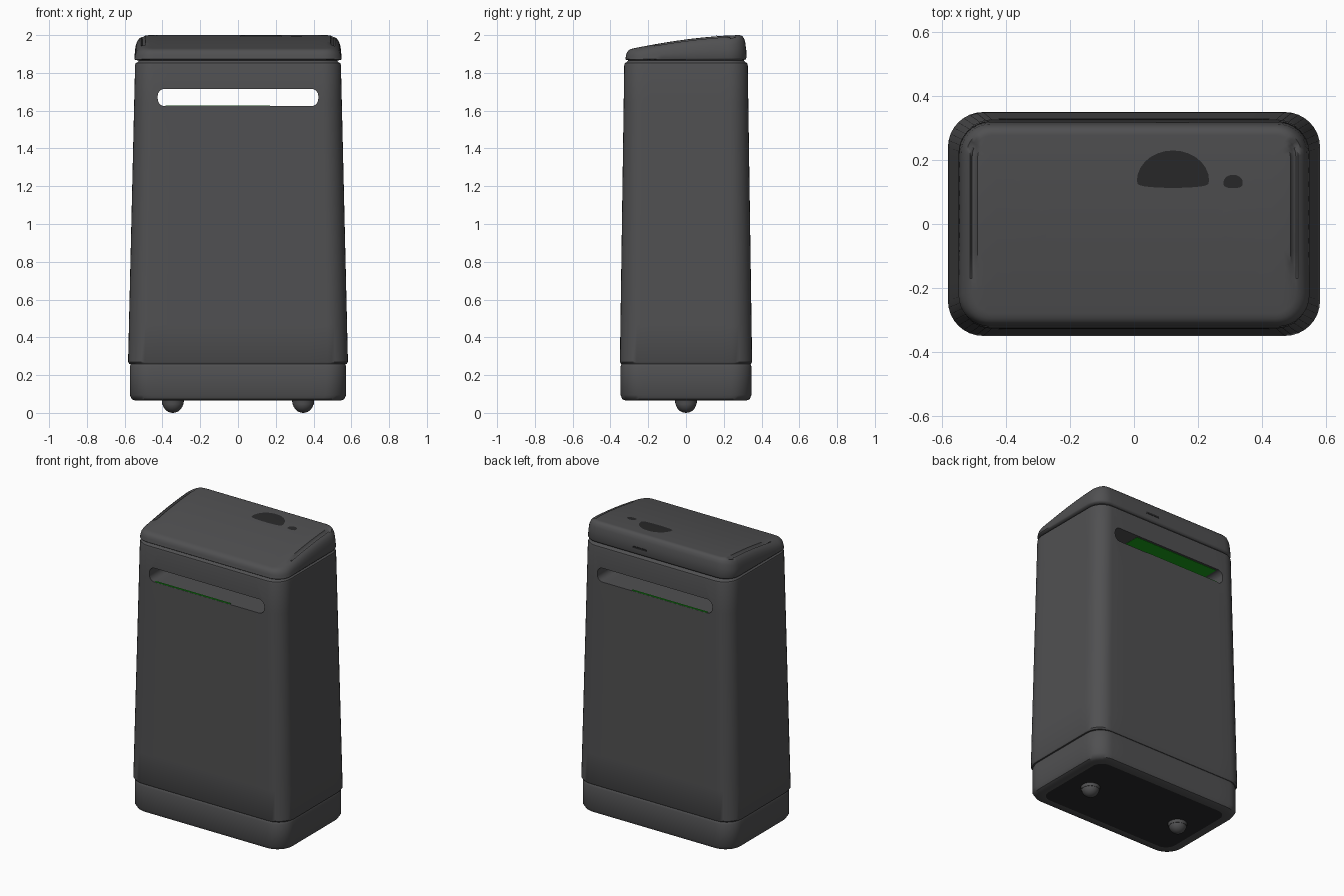
import bpy, bmesh, math
from mathutils import Vector

if "Cube" in bpy.data.objects:
    bpy.data.objects.remove(bpy.data.objects["Cube"])


def material(name, rgb):
    m = bpy.data.materials.new(name)
    m.use_nodes = True
    m.diffuse_color = (*rgb, 1)
    bsdf = m.node_tree.nodes["Principled BSDF"]
    bsdf.inputs["Base Color"].default_value = (*rgb, 1)
    bsdf.inputs["Roughness"].default_value = 0.6
    return m


GREY = material("charcoal grey", (0.08, 0.08, 0.083))
DARK = material("dark patch", (0.022, 0.022, 0.023))
GREEN = material("green light", (0.01, 0.35, 0.01))


def finish(name, bm, *mats, angle=35):
    bmesh.ops.recalc_face_normals(bm, faces=bm.faces[:])
    me = bpy.data.meshes.new(name)
    bm.to_mesh(me)
    bm.free()
    ob = bpy.data.objects.new(name, me)
    bpy.context.collection.objects.link(ob)
    for m in mats:
        me.materials.append(m)
    smooth(ob, angle)
    return ob


def smooth(ob, angle=35):
    bpy.ops.object.select_all(action="DESELECT")
    ob.select_set(True)
    bpy.context.view_layer.objects.active = ob
    bpy.ops.object.shade_smooth_by_angle(angle=math.radians(angle))


def rounded_rect(hx, hy, r, arc=8, side=10):
    """Outline points of a rounded rectangle with divided straight sides."""
    corners = []
    for k, (sx, sy) in enumerate([(1, 1), (-1, 1), (-1, -1), (1, -1)]):
        c = Vector((sx * (hx - r), sy * (hy - r)))
        corners.append([c + r * Vector((math.cos(a), math.sin(a)))
                        for a in ((k + i / arc) * math.pi / 2 for i in range(arc + 1))])
    pts = []
    for k, corner in enumerate(corners):
        nxt = corners[(k + 1) % 4][0]
        pts += corner + [corner[-1].lerp(nxt, i / side) for i in range(1, side)]
    return pts


def loft(bm, rings, height=lambda x, y, z: z):
    """Skin rounded rectangles given as (z, half x, half y, radius), capped."""
    loops = [[bm.verts.new((p.x, p.y, height(p.x, p.y, z))) for p in rounded_rect(hx, hy, r)]
             for z, hx, hy, r in rings]
    for a, b in zip(loops, loops[1:]):
        for i in range(len(a)):
            j = (i + 1) % len(a)
            bm.faces.new((a[i], a[j], b[j], b[i]))
    return bm.faces.new(loops[0][::-1]), bm.faces.new(loops[-1])


def box(name, lo, hi, mat):
    bm = bmesh.new()
    bmesh.ops.create_cube(bm, size=1)
    for v in bm.verts:
        v.co = [(a + b) / 2 + c * (b - a) for a, b, c in zip(lo, hi, v.co)]
    return finish(name, bm, mat)


# Base plinth with a dark underside
bm = bmesh.new()
under, _ = loft(bm, [(0.065, 0.50, 0.28, 0.07), (0.065, 0.545, 0.32, 0.10),
                     (0.073, 0.562, 0.337, 0.11), (0.095, 0.573, 0.347, 0.11),
                     (0.245, 0.573, 0.347, 0.11), (0.258, 0.568, 0.342, 0.11),
                     (0.27, 0.555, 0.33, 0.10)])
under.material_index = 1
finish("base_plinth", bm, GREY, DARK)

# Tapered main body
bm = bmesh.new()
body_rings = [(0.258, 0.56, 0.33, 0.10), (0.26, 0.576, 0.344, 0.11), (0.27, 0.582, 0.35, 0.11)]
for i in range(1, 9):
    t = i / 8
    body_rings.append((0.27 + 1.57 * t, 0.582 - 0.037 * t, 0.35 - 0.023 * t, 0.11 - 0.01 * t))
body_rings += [(1.852, 0.542, 0.324, 0.10), (1.858, 0.53, 0.312, 0.09), (1.875, 0.52, 0.302, 0.09)]
loft(bm, body_rings)
body = finish("main_body", bm, GREY)

# Slot through the body, front to back
SLOT_Z, SLOT_X, SLOT_H = 1.67, 0.425, 0.046
bm = bmesh.new()
outline = rounded_rect(SLOT_X, SLOT_H, 0.038, 8, 1)
face = bm.faces.new([bm.verts.new((p.x, -0.6, SLOT_Z + p.y)) for p in outline])
ext = bmesh.ops.extrude_face_region(bm, geom=[face])
bmesh.ops.translate(bm, vec=(0, 1.2, 0),
                    verts=[g for g in ext["geom"] if isinstance(g, bmesh.types.BMVert)])
cutter = finish("slot_cutter", bm, GREY)
cutter.hide_render = True
mod = body.modifiers.new("slot", "BOOLEAN")
mod.operation, mod.object, mod.solver = "DIFFERENCE", cutter, "EXACT"
bpy.context.view_layer.objects.active = body
bpy.ops.object.modifier_apply(modifier=mod.name)
bpy.data.objects.remove(cutter)
smooth(body)

# Green light panel on the slot ceiling and thin strips on the lower lips
top_z, low_z = SLOT_Z + SLOT_H, SLOT_Z - SLOT_H
box("light_panel", (-0.385, -0.315, top_z - 0.002), (0.24, 0.315, top_z + 0.004), GREEN)
for name, s in (("front", -1), ("back", 1)):
    ys = sorted((s * 0.318, s * 0.329))
    box(name + "_light_strip", (-0.385, ys[0], low_z - 0.003), (0.17, ys[1], low_z + 0.004), GREEN)

# Sloping lid with a rounded rim and shallow side grooves
LID_Z = 1.866


def lid_top(x, y):
    z = 2.0 - 0.075 * (max(0.3 - y, 0) / 0.6) ** 1.7
    t = min(max((abs(x) - 0.47) / 0.07, 0), 1)
    groove = 0.014 if 0.49 < abs(x) < 0.508 and -0.14 < y < 0.26 else 0
    return z - 0.022 * t * t - groove


def lid_height(x, y, t):
    return LID_Z + t * (lid_top(x, y) - LID_Z)


lid_rings = [(0, 0.02), (0.04, 0.005), (0.12, 0), (0.5, 0.004), (0.75, 0.008), (0.9, 0.016),
             (0.97, 0.025), (1, 0.036), (1, 0.043), (1, 0.052), (1, 0.06), (1, 0.08), (1, 0.12),
             (1, 0.17), (1, 0.22), (1, 0.27), (1, 0.31)]
bm = bmesh.new()
loft(bm, [(t, 0.549 - d, 0.321 - d, max(0.10 - d * 0.8, 0.008)) for t, d in lid_rings], lid_height)
finish("lid", bm, GREY, angle=50)


# Dark patches on the lid, following its slope
def lid_patch(name, cx, cy, rx, up, down):
    bm = bmesh.new()
    verts = []
    for i in range(28):
        a = math.tau * i / 28
        x, s = cx + rx * math.cos(a), math.sin(a)
        y = cy + (up * s if s > 0 else -down * abs(s) ** 0.5)
        verts.append(bm.verts.new((x, y, lid_top(x, y) + 0.003)))
    centre = bm.verts.new((cx, cy, lid_top(cx, cy) + 0.003))
    for i, v in enumerate(verts):
        bm.faces.new((centre, v, verts[(i + 1) % len(verts)]))
    finish(name, bm, DARK)


lid_patch("lid_patch_large", 0.122, 0.135, 0.113, 0.095, 0.022)
lid_patch("lid_patch_small", 0.31, 0.13, 0.03, 0.024, 0.018)

# Small finger catch at the back of the lid
box("lid_catch", (0.07, 0.312, 1.908), (0.17, 0.321, 1.92), DARK)

# Ball feet with collars
for name, s in (("left", 1), ("right", -1)):
    bm = bmesh.new()
    bmesh.ops.create_uvsphere(bm, u_segments=24, v_segments=14, radius=0.055)
    bmesh.ops.translate(bm, vec=(s * 0.345, 0, 0.055), verts=bm.verts[:])
    collar = bmesh.ops.create_cone(bm, cap_ends=True, segments=24, radius1=0.056,
                                   radius2=0.06, depth=0.03)
    bmesh.ops.translate(bm, vec=(s * 0.345, 0, 0.06), verts=collar["verts"])
    finish(name + "_ball_foot", bm, GREY)
